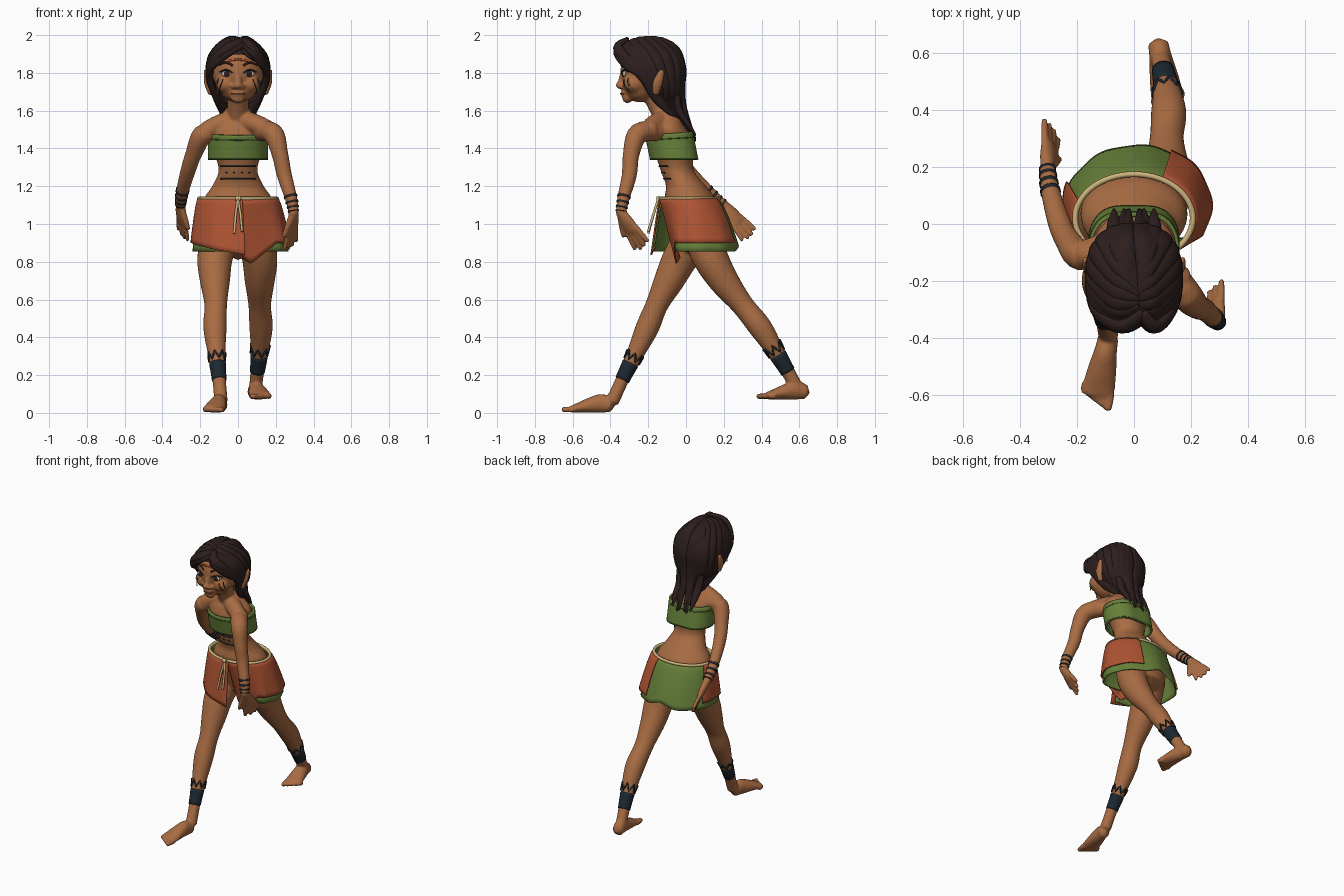
import bpy, bmesh, math
from mathutils import Vector, Matrix
from mathutils.bvhtree import BVHTree

if "Cube" in bpy.data.objects:
    bpy.data.objects.remove(bpy.data.objects["Cube"])

def material(name, *rgb):
    m = bpy.data.materials.new(name)
    m.use_nodes = True
    m.diffuse_color = m.node_tree.nodes["Principled BSDF"].inputs["Base Color"].default_value = (*rgb, 1)
    return m

SKIN, HAIR = material("warm brown skin", .395, .15, .056), material("dark brown hair", .026, .014, .013)
GREEN, SEAM = material("leaf green cloth", .138, .22, .042), material("dark green seam", .06, .1, .02)
RED, CORD = material("rust red cloth", .43, .088, .033), material("cream cord", .6, .45, .2)
INK, WHITE = material("blue black ink", .012, .021, .03), material("eye white", .6, .52, .44)
LIP = material("lip brown", .25, .075, .04)

def add(name, data, mat):
    data.materials.append(mat)
    ob = bpy.data.objects.new(name, data)
    bpy.context.collection.objects.link(ob)
    return ob

def finish(name, bm, mat):
    bmesh.ops.recalc_face_normals(bm, faces=bm.faces)
    for f in bm.faces:
        f.smooth = True
    me = bpy.data.meshes.new(name)
    bm.to_mesh(me)
    bm.free()
    return add(name, me, mat)

def sample(pts, t):
    n = len(pts) - 1
    i = min(int(t), n - 1)
    f = t - i
    a, b, c, d = [Vector(pts[min(max(k, 0), n)]) for k in (i - 1, i, i + 1, i + 2)]
    return (b * 2 + (c - a) * f + (a * 2 - b * 5 + c * 4 - d) * f * f + (b * 3 - a - c * 3 + d) * f ** 3) / 2

def frame(pts, t, ref=None, flat=False):
    row, after, before = (sample(pts, k) for k in (t, min(t + .05, len(pts) - 1), max(t - .05, 0)))
    c = Vector(row[:3])
    tan = Vector((0, 0, 1)) if flat else (Vector(after[:3]) - Vector(before[:3])).normalized()
    r = ref(c) if ref else Vector((1, 0, 0))
    u = (r - tan * r.dot(tan)).normalized()
    return c, row[3], row[4], u, tan.cross(u), tan

# Rounded tube through rows of x, y, z and two radii
def sweep(bm, pts, ref=None, flat=False, sides=20, sub=5, span=None, grow=0):
    a, b = span or (0, len(pts) - 1)
    steps = max(2, round((b - a) * sub))
    rings, tips = [], []
    for k in range(steps + 1):
        c, ra, rb, u, v, tan = frame(pts, a + (b - a) * k / steps, ref, flat)
        ang = [2 * math.pi * j / sides for j in range(sides)]
        rings.append([bm.verts.new(c + u * (ra + grow) * math.cos(q) + v * (rb + grow) * math.sin(q)) for q in ang])
        if k in (0, steps):
            tips.append(bm.verts.new(c if span else c + tan * min(ra, rb) * (.6 if k else -.6)))
    for j in range(sides):
        for r, q in zip(rings, rings[1:]):
            bm.faces.new((r[j], r[j - 1], q[j - 1], q[j]))
        for r, tip in zip((rings[0], rings[-1]), tips):
            bm.faces.new((r[j], r[j - 1], tip))

def blob(bm, c, r):
    m = Matrix.Translation(c) @ Matrix.Diagonal((*r, 1))
    bmesh.ops.create_uvsphere(bm, u_segments=24, v_segments=16, radius=1, matrix=m)

def even(rows):
    return [(*r, r[3]) for r in rows]

torso = [(0, .08, .88, .15, .12), (0, .06, .99, .18, .138), (0, .025, 1.12, .185, .138), (0, .0, 1.2, .137, .106),
         (0, -.045, 1.28, .103, .088), (0, -.06, 1.36, .12, .1), (0, -.075, 1.44, .14, .118),
         (0, -.09, 1.51, .15, .09), (0, -.09, 1.565, .1, .065), (0, -.1, 1.62, .055, .055)]
right_leg = even([(-.09, .05, .95, .1), (-.122, -.03, .82, .094), (-.122, -.09, .7, .08), (-.118, -.155, .57, .06),
                  (-.122, -.205, .45, .062), (-.112, -.275, .3, .045), (-.1, -.335, .18, .036), (-.09, -.39, .06, .036)])
left_leg = even([(.09, .08, .95, .1), (.115, .13, .82, .094), (.115, .2, .7, .08), (.115, .3, .57, .06),
                 (.122, .395, .45, .062), (.112, .49, .3, .043), (.1, .55, .2, .036), (.09, .6, .11, .034)])
left_arm = even([(.1, -.13, 1.49, .05), (.185, -.25, 1.48, .055), (.222, -.29, 1.37, .044),
                 (.245, -.3, 1.26, .04), (.28, -.33, 1.14, .033), (.295, -.345, 1.06, .027)])
right_arm = even([(-.1, -.08, 1.49, .05), (-.185, -.11, 1.475, .055), (-.235, -.055, 1.37, .044),
                  (-.265, .01, 1.28, .04), (-.295, .12, 1.17, .033), (-.305, .2, 1.1, .027)])

def hand(bm, w, tip, thumb):
    w, s = Vector(w), Vector(thumb)
    d = (Vector(tip) - w).normalized()
    s = (s - d * s.dot(d)).normalized()
    sweep(bm, [(*(w + d * k), a, b) for k, a, b in ((-.01, .026, .024), (.06, .042, .024), (.12, .044, .018))], lambda c: s)
    for i in range(4):
        a = w + d * .1 + s * (.033 - .022 * i)
        b = a + d * (.125 - .012 * abs(i - 1.3)) + s * (.018 - .012 * i)
        sweep(bm, even([(*a, .014), (*a.lerp(b, .5), .0135), (*b, .011)]), lambda c: s, sides=10)
    a, b = w + d * .02 + s * .02, w + d * .12 + s * .07
    sweep(bm, even([(*a, .016), (*a.lerp(b, .5), .016), (*b, .012)]), lambda c: s, sides=10)

def foot(bm, heel, d, inner):
    h, d, s, up = Vector(heel), Vector(d).normalized(), Vector((inner, 0, 0)), Vector((0, 0, 1))
    rows = ((0, .038, .036, .037), (.05, .05, .04, .05), (.11, .041, .05, .041), (.17, .028, .057, .028), (.21, .02, .06, .019))
    sweep(bm, [(*(h + d * k + up * z), a, b) for k, z, a, b in rows])
    for i in range(5):
        a = h + d * (.2 - .008 * i) + s * (.046 - .024 * i) + up * .018
        sweep(bm, even([(*a, .016), (*(a + d * (.06 - .008 * i)), .0155 - .001 * i)]), sides=10)

# Skin: every body form fused into one smooth surface
bm = bmesh.new()
sweep(bm, torso, flat=True, sides=32)
for limb in (right_leg, left_leg, left_arm, right_arm):
    sweep(bm, limb)
hand(bm, left_arm[-1][:3], (.275, -.225, .87), (-.6, -1, 0))
hand(bm, right_arm[-1][:3], (-.285, .385, .88), (.7, -1, -.8))
foot(bm, (-.09, -.397, 0), (-.05, -.26, 0), 1)
foot(bm, (.085, .635, .07), (.045, -.26, 0), -1)
sweep(bm, even([(0, -.19, 1.72, .06), (0, -.14, 1.62, .057), (0, -.09, 1.53, .065)]))
for x, y in ((.17, -.2), (-.17, -.11)):
    sweep(bm, even([(0, -.1, 1.56, .055), (x * .6, y * .7 - .03, 1.525, .052), (x, y, 1.49, .05)]), lambda c: Vector((0, 1, 0)))
for c, r in (((0, -.2, 1.815), (.138, .147, .155)), ((0, -.245, 1.725), (.1, .09, .08)), ((0, -.31, 1.668), (.04, .028, .028)),
             ((0, -.35, 1.735), (.025, .022, .02)), ((0, -.328, 1.69), (.036, .018, .018))):
    blob(bm, c, r)
sweep(bm, even([(0, -.332, 1.81, .014), (0, -.346, 1.74, .018)]))
for s in (-1, 1):
    blob(bm, (s * .062, -.275, 1.745), (.058, .06, .055))
    blob(bm, (s * .022, -.343, 1.728), (.016, .014, .013))
    sweep(bm, [(s * .14, -.16, 1.69, .018, .018), (s * .16, -.15, 1.75, .02, .028), (s * .172, -.125, 1.815, .009, .014)])
body = finish("body", bm, SKIN)
rem = body.modifiers.new("fuse", "REMESH")
rem.mode, rem.voxel_size, rem.use_smooth_shade = "VOXEL", .0075, True
soft = body.modifiers.new("soften", "SMOOTH")
soft.factor, soft.iterations = .5, 4
bpy.context.view_layer.update()
skin = BVHTree.FromObject(body, bpy.context.evaluated_depsgraph_get())

def front(x, z):
    return skin.ray_cast(Vector((x, -2, z)), Vector((0, 1, 0)))[0] or Vector((x, -.3, z))

def stroke(name, pts, r, mat, cyclic=False):
    cu = bpy.data.curves.new(name, "CURVE")
    cu.dimensions, cu.bevel_depth, cu.bevel_resolution, cu.use_fill_caps = "3D", r, 2, True
    sp = cu.splines.new("POLY")
    sp.points.add(len(pts) - 1)
    for p, q in zip(sp.points, pts):
        p.co = (*q, 1)
    sp.use_cyclic_u = cyclic
    add(name, cu, mat)

def paint(name, a, b, r, mat, bow=0):
    pts = [Vector(a).lerp(Vector(b), k / 10) + Vector((0, bow * k * (10 - k) / 25)) for k in range(11)]
    stroke(name, [front(*p) for p in pts], r, mat)

# Face
paint("forehead_paint", (-.06, 1.862), (.06, 1.862), .006, RED, .008)
paint("mouth", (-.034, 1.69), (.034, 1.69), .0045, LIP)
for s, side in ((-1, "right"), (1, "left")):
    for part, r, dy, mat in (("eye", (.027, .01, .016), .003, WHITE), ("iris", (.015, .008, .0155), -.003, HAIR)):
        bm = bmesh.new()
        blob(bm, front(s * .06, 1.795) + Vector((0, dy, 0)), r)
        finish(f"{side}_{part}", bm, mat)
    paint(f"{side}_lash", (s * .03, 1.8), (s * .095, 1.805), .0045, INK, .013)
    paint(f"{side}_brow", (s * .028, 1.838), (s * .1, 1.842), .006, HAIR, .014)
    for k in (0, .022):
        paint(f"{side}_cheek_stripe", (s * (.08 + k), 1.765 + k / 3), (s * (.1 + k * .6), 1.71 + k), .003, INK)
    paint(f"{side}_cheek_line", (s * .112, 1.755), (s * .108, 1.69), .0025, CORD)

# Belly, wrist and ankle markings
for z in (1.305, 1.24):
    paint("belly_line", (-.092, z), (.092, z), .0045, INK)
for x in (-.06, -.02, .02, .06):
    paint("belly_dot", (x - .005, 1.272), (x + .005, 1.272), .005, INK)
bands = [("left_wrist_stripe", left_arm, t, t + .09) for t in (3.9, 4.2, 4.5, 4.8)]
bands += [("right_wrist_stripe", right_arm, t, t + .09) for t in (3.9, 4.2, 4.5, 4.8)]
bands += [("right_ankle_band", right_leg, 5.3, 6.05), ("left_ankle_band", left_leg, 4.95, 5.8)]
for name, limb, t0, t1 in bands:
    bm = bmesh.new()
    sweep(bm, limb, span=(t0, t1), grow=.003, sub=8)
    finish(name, bm, INK)
for name, leg, high, low in (("right_ankle_zigzag", right_leg, 4.9, 5.2), ("left_ankle_zigzag", left_leg, 4.6, 4.88)):
    zig = []
    for k in range(14):
        c, r, _, u, v, _ = frame(leg, low if k % 2 else high)
        zig += [c + (u * math.cos(k * math.pi / 7) + v * math.sin(k * math.pi / 7)) * (r + .001)]
    stroke(name, [p.lerp(q, f) for p, q in zip(zig, zig[1:] + zig[:1]) for f in (0, .5)], .006, INK, True)

# Cloth sheets from f(angle, drop): angle 0 is the front, turning to the left side
def cloth(name, f, a0, a1, mat, thick, nu=72, nv=10):
    bm = bmesh.new()
    rows = [[bm.verts.new(f(math.radians(a0 + (a1 - a0) * i / nu), j / nv)) for i in range(nu + 1)] for j in range(nv + 1)]
    for r, q in zip(rows, rows[1:]):
        for i in range(nu):
            bm.faces.new((r[i], r[i + 1], q[i + 1], q[i]))
    bmesh.ops.remove_doubles(bm, verts=bm.verts, dist=1e-5)
    mod = finish(name, bm, mat).modifiers.new("thickness", "SOLIDIFY")
    mod.thickness, mod.offset = thick, 0

def loop(f):
    return [f(math.radians(a)) for a in range(0, 360, 6)]

def chest(a, s, out=0):
    x, y = math.sin(a), -math.cos(a)
    depth = (.134 + out) * y - .025 * max(0, y) ** 6
    return Vector(((.152 + out) * x, -.078 + .028 * s + depth, 1.48 - .14 * s + .01 * (1 - s) * y))

cloth("chest_wrap", chest, 0, 360, GREEN, .012)
for s in (.2, .97):
    stroke("chest_seam", loop(lambda a: chest(a, s, .004)), .004, SEAM, True)

def skirt(a, s, hem, out=0):
    e, x, y = s ** .75, math.sin(a), -math.cos(a)
    slide = .16 * s * max(0, 1 - a / 1.1) - .03 * s * max(0, math.cos(a + .4))
    fold = 1 + .012 * s * math.sin(9 * a)
    return Vector((.01 * e + (.2 + .05 * e + out) * x * fold,
                   .02 + .045 * e + (.148 + .062 * e + out) * y * fold + slide, 1.135 - s * (1.135 - hem)))

cloth("under_skirt", lambda a, s: skirt(a, s, .855 + .035 * max(0, 1 - abs(a - math.pi) / .4)), 1, 360, GREEN, .008)
cloth("over_skirt_left", lambda a, s: skirt(a, s, .9 - .11 * max(0, 1 - abs(a - .22) / .6), .011), 3, 152, RED, .008)
cloth("over_skirt_right", lambda a, s: skirt(a, s, .9 - .065 * max(0, (a - 5) / 1.4), .011), 248, 366, RED, .008)
stroke("waist_cord", loop(lambda a: skirt(a, 0, .9, .007)), .01, CORD, True)
knot = skirt(0, 0, .9, .018)
for x, z in ((-.02, .95), (.022, .96)):
    stroke("cord_end", [knot, knot + Vector((x * .6, -.025, -.08)), Vector((x, -.2, z))], .007, CORD)
stroke("cord_knot", [knot - Vector((.014, 0, 0)), knot + Vector((.014, 0, 0))], .013, CORD)

# Hair: a cap under locks that run from the parting to the nape
CENTRE, SIZE = Vector((0, -.195, 1.79)), Vector((.15, .178, .19))
bm = bmesh.new()
blob(bm, CENTRE, SIZE * .97)
geom = bm.verts[:] + bm.edges[:] + bm.faces[:]
bmesh.ops.bisect_plane(bm, geom=geom, plane_co=(0, -.335, 1.9), plane_no=(0, 1, .8), clear_inner=True)
finish("hair_cap", bm, HAIR)
front_path = [(0, -.33, 1.985), (.07, -.375, 1.93), (.15, -.3, 1.87), (.17, -.215, 1.77), (.115, -.15, 1.66), (.085, -.07, 1.57)]
back_path = [(0, -.2, 2), (.03, -.05, 1.95), (.03, 0, 1.83), (.03, -.005, 1.72), (.025, -.01, 1.61), (.02, .05, 1.45)]
bm = bmesh.new()
for s in (-1, 1):
    for i in range(10):
        rows = []
        for k, w in enumerate((.014, .03, .036, .034, .028, .008)):
            q = Vector(front_path[k]).lerp(Vector(back_path[k]), i / 9) - CENTRE
            q.x = q.x * s + (.02 if k == 0 else 0)
            if k < 4:
                q /= sum(abs(a / b) ** 2.6 for a, b in zip(q, SIZE)) ** (1 / 2.6)
            rows.append((*(q + CENTRE), w * .55, w))
        sweep(bm, rows, lambda c: c - CENTRE, sides=12, sub=6)
    # Swept fringe, then loose tails over the back
    for drop in (0, .022):
        sweep(bm, [(.03, -.315 - drop, 1.975 - drop, .014, .02), (s * .06 + .015, -.362, 1.937 - drop, .02, .028),
                   (s * .128, -.315, 1.87 - drop, .018, .028), (s * .158, -.235, 1.785, .012, .02),
                   (s * .14, -.19, 1.7, .006, .008)], lambda c: c - CENTRE, sides=12)
    for x, z in ((.035, 1.44), (.07, 1.47)):
        sweep(bm, [(s * x * 1.1, -.05, 1.68, .02, .03), (s * x, -.035, 1.6, .02, .03), (s * x, .01, 1.53, .015, .022),
                   (s * x, .05, z, .005, .006)], lambda c: Vector((0, 1, .3)), sides=12)
finish("hair_locks", bm, HAIR)
